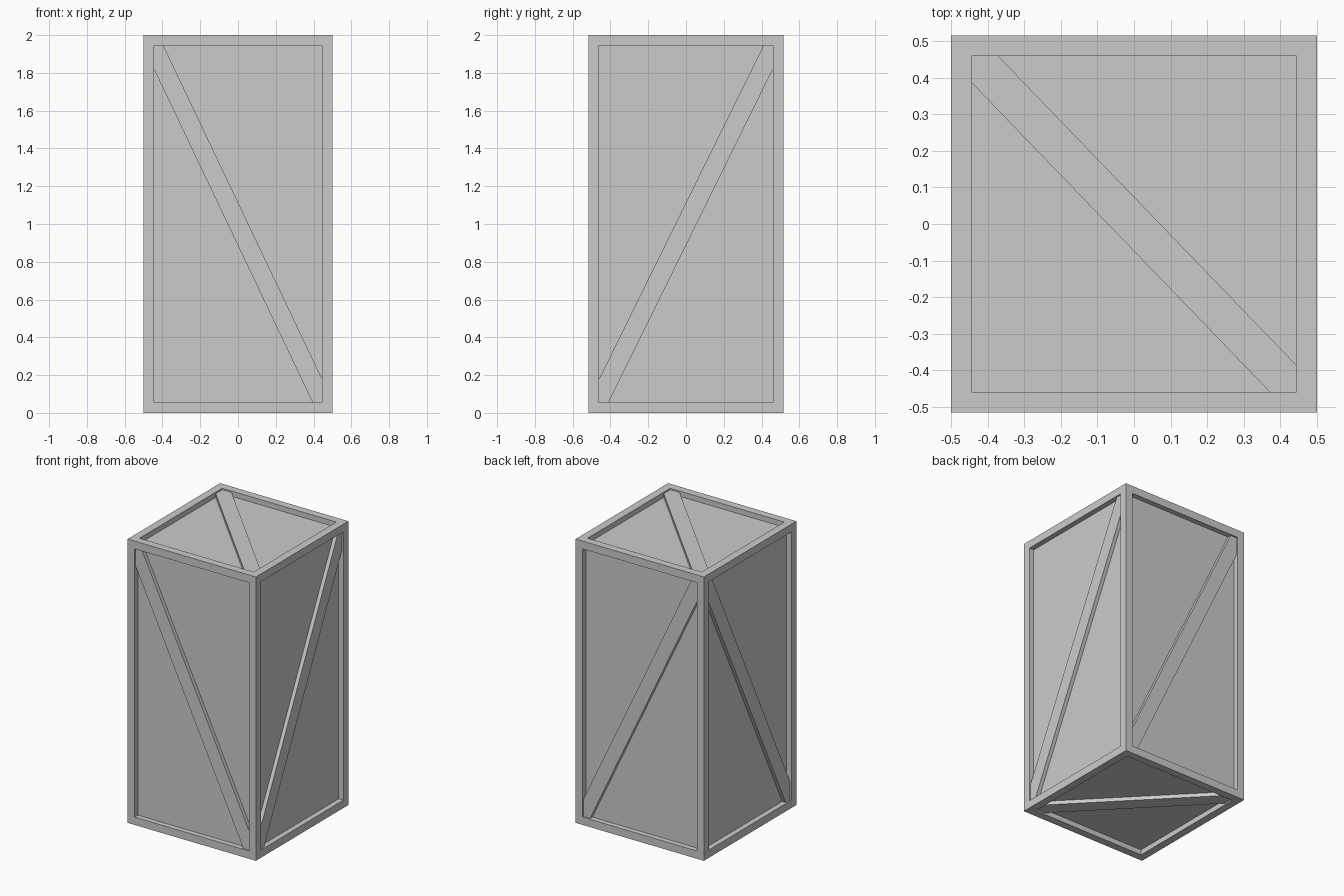
import bpy, bmesh
from mathutils import Vector

cube = bpy.data.objects.get("Cube")
if cube:
    bpy.data.objects.remove(cube, do_unlink=True)

HALF = Vector((0.5, 0.515, 1.0))    # half size of the crate
CENTRE = Vector((0, 0, 1.0))
RIM = 0.055                         # width of the frame
RECESS = 0.037                      # depth of the panels
SINK = 0.01                         # brace surface below the frame

grey = bpy.data.materials.new("plain grey")
grey.use_nodes = True
colour = (0.6, 0.6, 0.6, 1)
grey.diffuse_color = colour
grey.node_tree.nodes["Principled BSDF"].inputs["Base Color"].default_value = colour


def finish(bm, name):
    bmesh.ops.recalc_face_normals(bm, faces=bm.faces[:])
    mesh = bpy.data.meshes.new(name)
    bm.to_mesh(mesh)
    bm.free()
    mesh.materials.append(grey)
    obj = bpy.data.objects.new(name, mesh)
    obj.location = CENTRE
    bpy.context.collection.objects.link(obj)


# Crate body: a box with every face inset and pushed in
bm = bmesh.new()
bmesh.ops.create_cube(bm, size=2)
bmesh.ops.scale(bm, vec=HALF, verts=bm.verts[:])
panels = bm.faces[:]
bmesh.ops.inset_individual(bm, faces=panels, thickness=RIM, use_even_offset=True)
for panel in panels:
    inward = -panel.normal.copy()
    new = bmesh.ops.extrude_discrete_faces(bm, faces=[panel])["faces"][0]
    bmesh.ops.translate(bm, vec=inward * RECESS, verts=new.verts[:])
finish(bm, "crate_body")


def brace(name, axis, side, u, v, slope, cut_u, cut_v):
    """Diagonal plank across one panel, its ends mitred into the corners."""
    a, b = HALF[u] - RIM, HALF[v] - RIM
    half_outline = [(a, b - cut_v), (a, b), (a - cut_u, b)]
    outline = half_outline + [(-p, -q) for p, q in half_outline]
    bm = bmesh.new()
    verts = []
    for p, q in outline:
        co = Vector()
        co[u], co[v] = p * slope, q
        co[axis] = side * (HALF[axis] - RECESS)
        verts.append(bm.verts.new(co))
    face = bm.faces.new(verts)
    top = bmesh.ops.extrude_face_region(bm, geom=[face])["geom"]
    shift = Vector()
    shift[axis] = side * (RECESS - SINK)
    bmesh.ops.translate(bm, vec=shift,
                        verts=[g for g in top if isinstance(g, bmesh.types.BMVert)])
    finish(bm, name)


# One brace on each of the six faces
for side, names in ((-1, ("front", "right", "bottom")), (1, ("back", "left", "top"))):
    brace(names[0] + "_brace", 1, side, 0, 2, -1, 0.05, 0.125)
    brace(names[1] + "_brace", 0, side, 1, 2, 1, 0.05, 0.125)
    brace(names[2] + "_brace", 2, side, 0, 1, -1, 0.073, 0.073)
